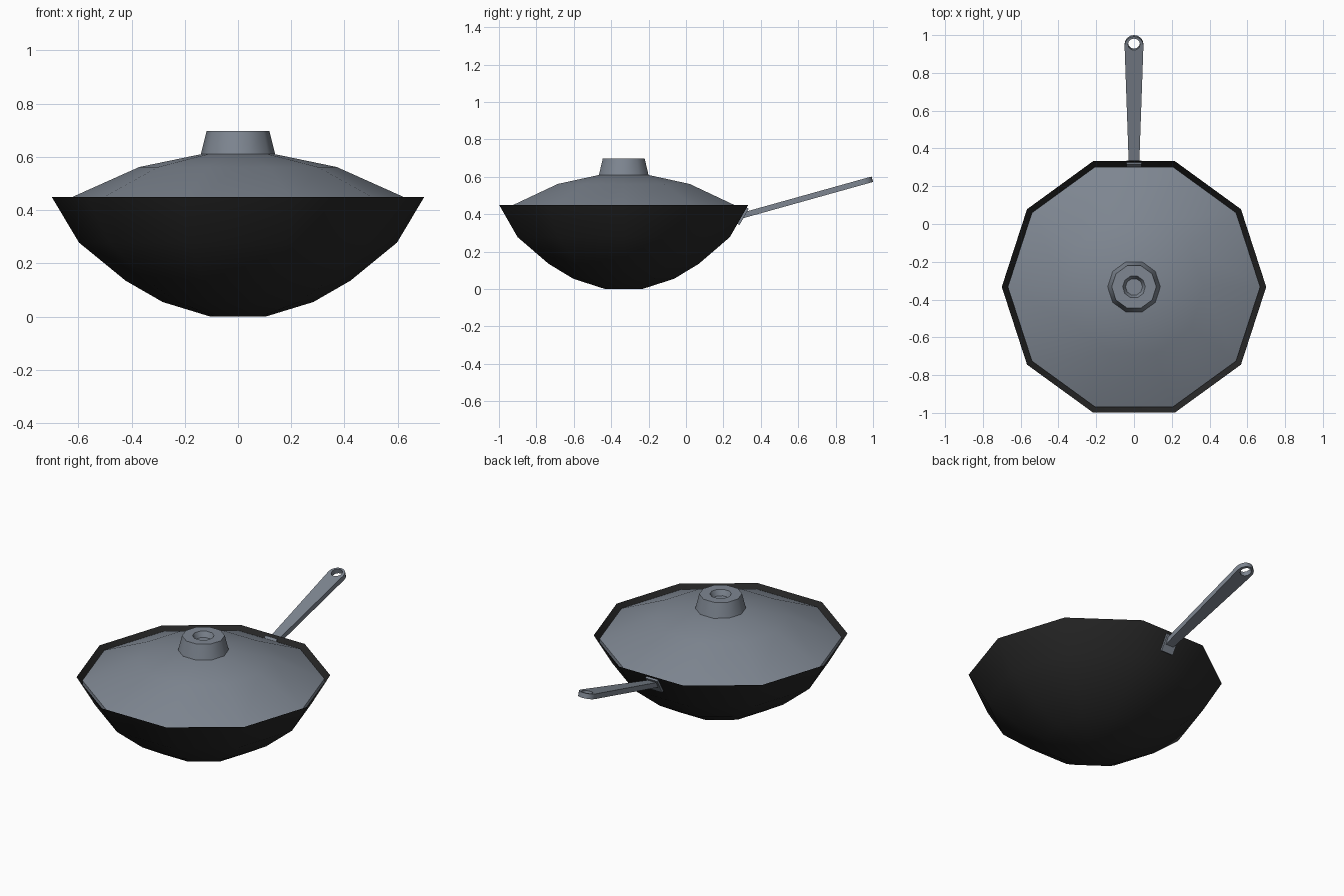
import bpy, bmesh, math
from mathutils import Vector

if "Cube" in bpy.data.objects:
    bpy.data.objects.remove(bpy.data.objects["Cube"])

CY = -0.333     # centre of the pan in y
SIDES = 10


def material(name, rgb):
    m = bpy.data.materials.new(name)
    m.diffuse_color = (*rgb, 1)
    m.use_nodes = True
    m.node_tree.nodes["Principled BSDF"].inputs["Base Color"].default_value = m.diffuse_color
    return m


black = material("black iron", (0.02, 0.02, 0.02))
grey = material("blue grey metal", (0.21, 0.24, 0.285))


def smooth(ob):
    bpy.ops.object.select_all(action='DESELECT')
    bpy.context.view_layer.objects.active = ob
    ob.select_set(True)
    bpy.ops.object.shade_smooth_by_angle(angle=math.radians(38))


def finish(name, bm, mat, flip=False):
    bmesh.ops.recalc_face_normals(bm, faces=bm.faces)
    me = bpy.data.meshes.new(name)
    bm.to_mesh(me)
    bm.free()
    me.materials.append(mat)
    ob = bpy.data.objects.new(name, me)
    bpy.context.collection.objects.link(ob)
    return ob


def lathe(name, profile, mat, cap_start=False, cap_end=False):
    """Ten-sided turned shape from (radius, height) points."""
    bm = bmesh.new()
    rings = []
    for r, z in profile:
        rings.append([bm.verts.new((r * math.cos(a), CY + r * math.sin(a), z))
                      for a in (math.tau * i / SIDES for i in range(SIDES))])
    for lo, hi in zip(rings, rings[1:]):
        for i in range(SIDES):
            j = (i + 1) % SIDES
            bm.faces.new((lo[i], lo[j], hi[j], hi[i]))
    if cap_start:
        bm.faces.new(rings[0])
    if cap_end:
        bm.faces.new(rings[-1])
    ob = finish(name, bm, mat)
    smooth(ob)
    return ob


# Bowl: thin open shell
lathe("bowl", [(0.103, 0), (0.283, 0.055), (0.422, 0.135), (0.597, 0.278), (0.70, 0.45)],
      black, cap_start=True)

# Lid resting inside the rim
lathe("lid", [(0.668, 0.405), (0.668, 0.429), (0.371, 0.562), (0.13, 0.612)],
      grey, cap_end=True)

# Knob with a dished hole in the top
lathe("lid_knob", [(0.14, 0.608), (0.118, 0.697), (0.06, 0.697), (0.045, 0.665)],
      grey, cap_end=True)

# Handle: tapered strip with rounded end and hanging hole
TIP, R, HOLE = 0.673, 0.05, 0.032
outline = [(-0.027, 0), (0.027, 0)]
outline += [(R * math.cos(a), TIP + R * math.sin(a))
            for a in (math.pi * i / 8 for i in range(9))]
hole = [(HOLE * math.cos(a), TIP + 0.007 + HOLE * math.sin(a))
        for a in (math.tau * i / 12 for i in range(12))]
cu = bpy.data.curves.new("handle", 'CURVE')
cu.dimensions = '2D'
cu.fill_mode = 'BOTH'
cu.extrude = 0.015
for pts in (outline, hole):
    sp = cu.splines.new('POLY')
    sp.points.add(len(pts) - 1)
    for p, (x, y) in zip(sp.points, pts):
        p.co = (x, y, 0, 1)
    sp.use_cyclic_u = True
cu.materials.append(grey)
handle = bpy.data.objects.new("handle", cu)
bpy.context.collection.objects.link(handle)
handle.location = (0, 0.30, 0.393)
handle.rotation_euler.x = math.radians(15.6)
bpy.ops.object.select_all(action='DESELECT')
bpy.context.view_layer.objects.active = handle
handle.select_set(True)
bpy.ops.object.convert(target='MESH')
smooth(handle)

# Mounting plate lying on the sloped back wall
bm = bmesh.new()
bmesh.ops.create_cube(bm, size=1)
bmesh.ops.scale(bm, vec=(0.08, 0.02, 0.10), verts=bm.verts)
plate = finish("handle_plate", bm, grey)
plate.location = (0, 0.302, 0.391)
plate.rotation_euler.x = -math.atan2(0.098, 0.172)
